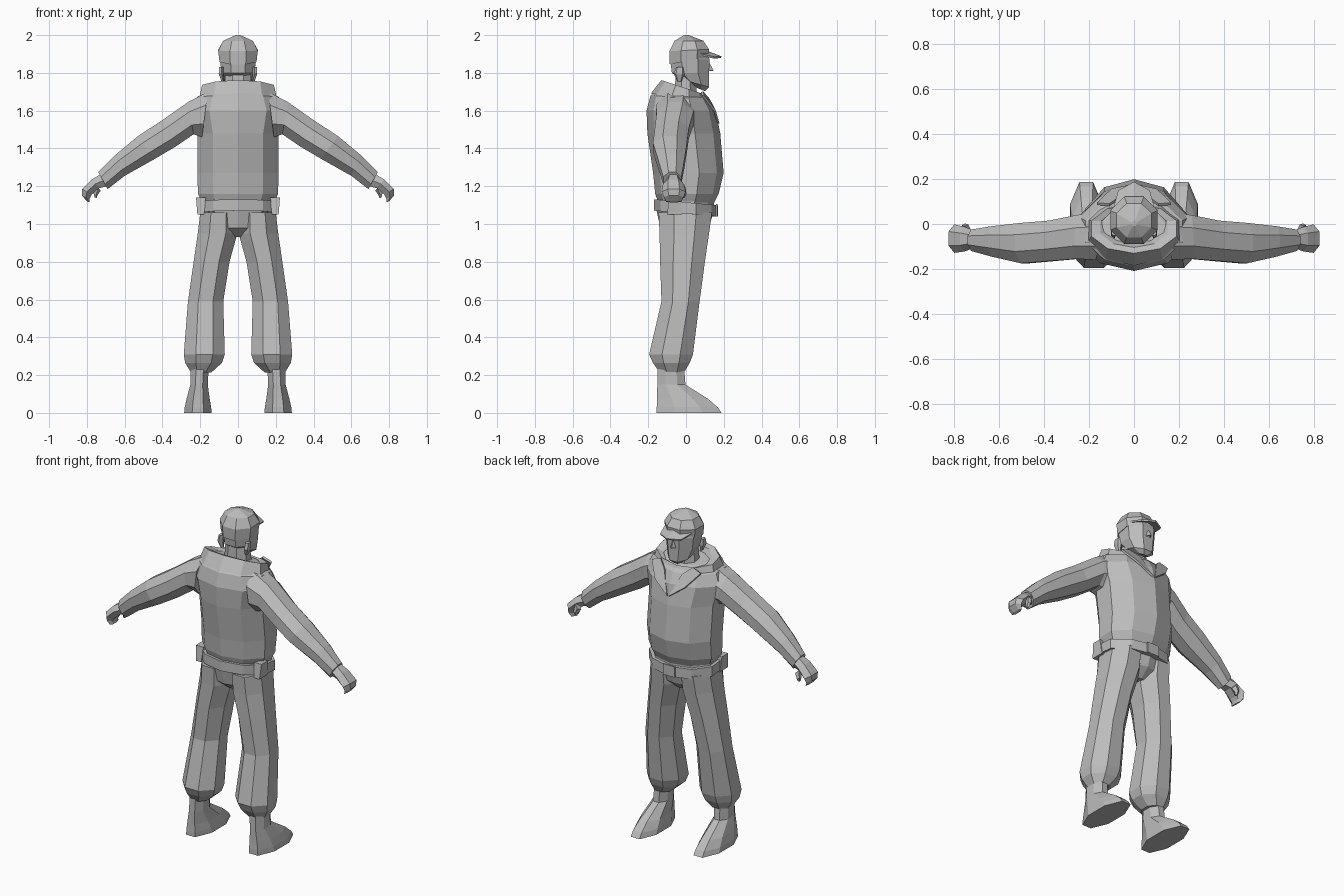
import bpy, bmesh, math
from mathutils import Vector

grey = bpy.data.materials.new("plain grey")
grey.diffuse_color = (0.5, 0.5, 0.5, 1)


def loft(name, rings, n=8, mirror=False, closed=True):
    """Skin rings of (centre, half axis u, half axis v); every face stays flat."""
    bm = bmesh.new()
    k = math.cos(math.pi / n)
    loops = []
    for c, u, v in rings:
        loop = []
        for i in range(n):
            a = 2 * math.pi * (i + 0.5) / n
            loop.append(bm.verts.new(Vector(c) + Vector(u) * math.cos(a) / k + Vector(v) * math.sin(a) / k))
        loops.append(loop)
    for a, b in zip(loops, loops[1:]):
        for i in range(n):
            j = (i + 1) % n
            bm.faces.new((a[i], a[j], b[j], b[i]))
    if closed:
        bm.faces.new(loops[0][::-1])
        bm.faces.new(loops[-1])
    return finish(name, bm, mirror)


def finish(name, bm, mirror=False):
    bmesh.ops.recalc_face_normals(bm, faces=bm.faces)
    me = bpy.data.meshes.new(name)
    bm.to_mesh(me)
    bm.free()
    me.materials.append(grey)
    ob = bpy.data.objects.new(name, me)
    bpy.context.collection.objects.link(ob)
    if mirror:
        ob.modifiers.new("mirror", 'MIRROR')
    return ob


def level(z, x0, x1, y0, y1, tilt=0):
    """Horizontal ring from its x and y extents; tilt raises the +y edge."""
    return (((x0 + x1) / 2, (y0 + y1) / 2, z), ((x1 - x0) / 2, 0, 0), (0, (y1 - y0) / 2, tilt))


def cross(xt, zt, xb, zb, y0, y1):
    """Limb ring from its top point, bottom point and y extents."""
    return (((xt + xb) / 2, (y0 + y1) / 2, (zt + zb) / 2),
            ((xt - xb) / 2, 0, (zt - zb) / 2), (0, (y1 - y0) / 2, 0))


def plate(name, pts, thick, mirror=False):
    bm = bmesh.new()
    bm.faces.new([bm.verts.new(p) for p in pts])
    ob = finish(name, bm)
    s = ob.modifiers.new("thickness", 'SOLIDIFY')
    s.thickness, s.offset = thick, 0
    if mirror:
        ob.modifiers.new("mirror", 'MIRROR')
    return ob


# jacket body
loft("jacket", [
    level(1.10, -.185, .185, -.135, .135),
    level(1.16, -.212, .212, -.155, .165),
    level(1.27, -.215, .215, -.165, .19),
    level(1.48, -.215, .215, -.195, .172),
    level(1.60, -.245, .245, -.20, .148),
    level(1.67, -.215, .215, -.18, .115, -.01),
    level(1.71, -.14, .14, -.13, .07, -.02)], 10)

# raised collar, open in the middle
loft("collar", [
    level(1.66, -.205, .205, -.178, .12, -.03),
    level(1.725, -.19, .19, -.125, .085, -.035),
    level(1.715, -.15, .15, -.10, .07, -.035),
    level(1.66, -.08, .08, -.06, .05, -.02)], 10, closed=False)
plate("lapel", [(.005, .172, 1.53), (.10, .152, 1.60), (.165, .09, 1.68),
                (.11, .085, 1.70), (.06, .12, 1.66)], .012, True)

# sleeves, cuffs and hands
loft("sleeve", [
    cross(.16, 1.70, .19, 1.46, -.16, .05),
    cross(.265, 1.645, .235, 1.475, -.155, .04),
    cross(.40, 1.55, .33, 1.41, -.165, .015),
    cross(.53, 1.465, .44, 1.345, -.175, .005),
    cross(.65, 1.365, .60, 1.255, -.145, -.01),
    cross(.74, 1.275, .69, 1.185, -.12, -.025)], 8, True)
loft("hand", [
    cross(.725, 1.265, .69, 1.20, -.10, -.035),
    cross(.775, 1.235, .735, 1.19, -.115, -.02),
    cross(.825, 1.185, .775, 1.155, -.12, -.01),
    cross(.825, 1.15, .785, 1.135, -.11, -.02),
    cross(.80, 1.12, .785, 1.115, -.10, -.03)], 6, True)
loft("thumb", [
    cross(.755, 1.21, .73, 1.18, -.04, -.005),
    cross(.765, 1.165, .745, 1.155, -.03, 0),
    cross(.76, 1.14, .75, 1.138, -.025, -.01)], 5, True)

# belt with buckle and side pouches
loft("belt", [
    level(1.055, -.195, .195, -.145, .145, -.015),
    level(1.055, -.213, .213, -.16, .16, -.015),
    level(1.115, -.213, .213, -.16, .16, -.015),
    level(1.115, -.195, .195, -.145, .145, -.015)], 10)
plate("buckle", [(-.04, .163, 1.04), (.04, .163, 1.04), (.04, .163, 1.105), (-.04, .163, 1.105)], .009)
loft("side_pouch", [
    level(1.05, .18, .215, -.10, -.02),
    level(1.14, .17, .222, -.09, -.03)], 4, True)

# trousers
loft("hips", [
    level(.93, -.10, .10, -.07, .06),
    level(.98, -.18, .18, -.13, .115),
    level(1.07, -.20, .20, -.148, .14),
    level(1.12, -.195, .195, -.145, .14)], 10)
loft("trouser_leg", [
    level(1.06, .005, .20, -.145, .137),
    level(.95, .003, .213, -.14, .122),
    level(.80, .045, .235, -.137, .10),
    level(.59, .078, .265, -.13, .072),
    level(.31, .07, .287, -.195, .037),
    level(.265, .085, .28, -.175, .02),
    level(.215, .14, .25, -.14, -.01)], 8, True)

# boots
loft("boot", [
    level(0, .14, .285, -.155, .188),
    level(.03, .142, .282, -.155, .168),
    level(.075, .15, .272, -.153, .115),
    level(.15, .16, .252, -.152, -.003),
    level(.24, .155, .25, -.15, -.01)], 8, True)

# neck, head and ears
loft("neck", [
    level(1.65, -.078, .078, -.06, .06),
    level(1.82, -.065, .065, -.055, .05)], 8)
loft("head", [
    level(1.715, -.03, .03, .045, .10, -.012),
    level(1.745, -.068, .068, -.02, .122, -.02),
    level(1.80, -.088, .088, -.075, .122),
    level(1.87, -.095, .095, -.083, .125),
    level(1.92, -.09, .09, -.08, .11)], 8)
plate("nose", [(0, .118, 1.86), (.015, .12, 1.81), (0, .145, 1.812), (0, .135, 1.83)], .006, True)
loft("ear", [
    level(1.755, .075, .088, -.045, -.025),
    level(1.795, .08, .102, -.06, -.012),
    level(1.83, .08, .10, -.05, -.015)], 5, True)

# cap with peak
loft("cap", [
    level(1.865, -.098, .098, -.086, .118, .02),
    level(1.92, -.105, .105, -.088, .122, .005),
    level(1.97, -.078, .078, -.06, .092),
    level(2.0, -.012, .012, -.01, .014)], 8)
bm = bmesh.new()
rows = [[(x, y, z) for x, y, z in ((-w, y0, z0), (0, y1, z1), (w, y0, z0))]
        for w, y0, z0, y1, z1 in ((.095, .06, 1.905, .09, 1.925), (.07, .15, 1.885, .188, 1.888))]
a, b = [[bm.verts.new(p) for p in r] for r in rows]
for i in range(2):
    bm.faces.new((a[i], a[i + 1], b[i + 1], b[i]))
peak = finish("cap_peak", bm)
peak.modifiers.new("thickness", 'SOLIDIFY').thickness = .01
